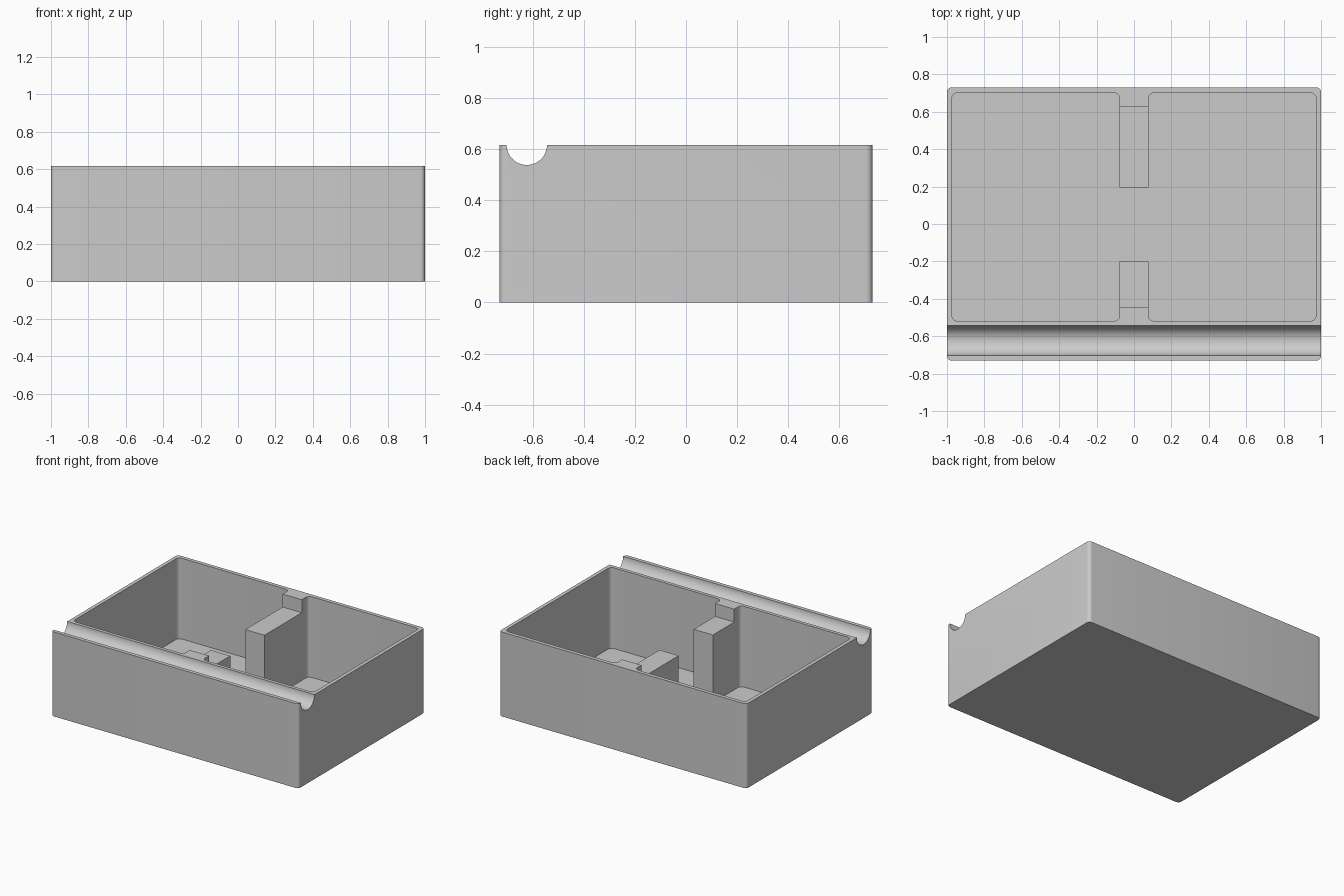
import bpy
import bmesh
from math import cos, sin, pi, radians
from mathutils import Matrix

cube = bpy.data.objects.get("Cube")
if cube:
    bpy.data.objects.remove(cube, do_unlink=True)

HALF_X, HALF_Y, HEIGHT = 1.0, 0.73, 0.617
FLOOR, SHELF, DIVIDER = 0.027, 0.522, 0.0775
POCKET_FRONT, POCKET_BACK = -0.519, 0.702
ABOVE = HEIGHT + 0.2

grey = bpy.data.materials.new("plain grey")
grey.use_nodes = True
grey.diffuse_color = (0.6, 0.6, 0.6, 1)
grey.node_tree.nodes["Principled BSDF"].inputs["Base Color"].default_value = (0.6, 0.6, 0.6, 1)


def add_object(name, bm):
    bmesh.ops.recalc_face_normals(bm, faces=bm.faces)
    mesh = bpy.data.meshes.new(name)
    bm.to_mesh(mesh)
    bm.free()
    mesh.materials.append(grey)
    obj = bpy.data.objects.new(name, mesh)
    bpy.context.collection.objects.link(obj)
    return obj


def prism(name, x0, x1, y0, y1, z0, z1, radius=0.0, steps=6):
    """Upright block with optionally rounded vertical corners."""
    bm = bmesh.new()
    corners = [(x1, y1, -1, -1), (x0, y1, 1, -1), (x0, y0, 1, 1), (x1, y0, -1, 1)]
    ring = []
    for i, (x, y, sx, sy) in enumerate(corners):
        for k in range(steps + 1 if radius else 1):
            a = (i + k / steps) * pi / 2
            px = x + sx * radius + radius * cos(a)
            py = y + sy * radius + radius * sin(a)
            ring.append(bm.verts.new((px, py, z0)))
    base = bm.faces.new(ring)
    top = bmesh.ops.extrude_face_region(bm, geom=[base])["geom"]
    moved = [v for v in top if isinstance(v, bmesh.types.BMVert)]
    bmesh.ops.translate(bm, verts=moved, vec=(0, 0, z1 - z0))
    return add_object(name, bm)


# Solid body with rounded upright corners
tray = prism("tray", -HALF_X, HALF_X, -HALF_Y, HALF_Y, 0, HEIGHT, 0.025)

# Two pockets, leaving a central divider
cutters = [
    prism("left_pocket", DIVIDER, 0.973, POCKET_FRONT, POCKET_BACK, FLOOR, ABOVE, 0.03),
    prism("right_pocket", -0.973, -DIVIDER, POCKET_FRONT, POCKET_BACK, FLOOR, ABOVE, 0.03),
    # Opening through the divider, then the lowered divider tops
    prism("divider_opening", -0.1, 0.1, -0.2, 0.195, FLOOR, ABOVE),
    prism("divider_shelf", -0.1, 0.1, -0.446, 0.626, SHELF, ABOVE),
]

# Half-round groove along the front rim
bm = bmesh.new()
bmesh.ops.create_cone(bm, cap_ends=True, segments=64, radius1=0.079, radius2=0.079,
                      depth=2.4, matrix=Matrix.Rotation(pi / 2, 4, "Y"))
bmesh.ops.translate(bm, verts=bm.verts, vec=(0, -0.623, HEIGHT))
cutters.append(add_object("front_groove", bm))

# Carve the body
bpy.ops.object.select_all(action="DESELECT")
bpy.context.view_layer.objects.active = tray
tray.select_set(True)
for cutter in cutters:
    cutter.hide_render = True
    mod = tray.modifiers.new(cutter.name, "BOOLEAN")
    mod.operation = "DIFFERENCE"
    mod.solver = "EXACT"
    mod.object = cutter
    bpy.ops.object.modifier_apply(modifier=mod.name)
    bpy.data.objects.remove(cutter, do_unlink=True)

bpy.ops.object.shade_smooth_by_angle(angle=radians(30))
